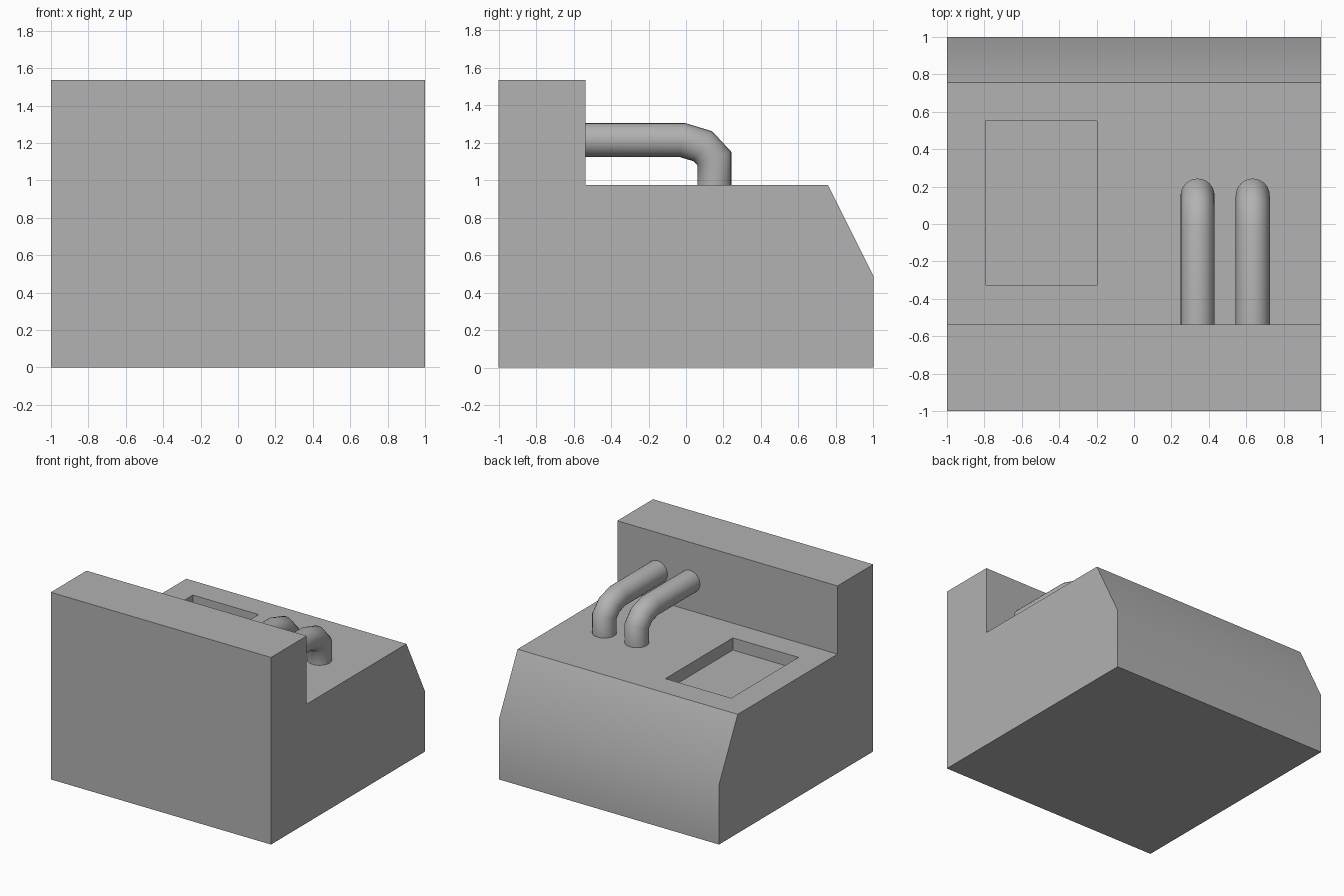
import bpy, bmesh, math
from mathutils import Vector

if "Cube" in bpy.data.objects:
    bpy.data.objects.remove(bpy.data.objects["Cube"])


def make_object(name, bm):
    bmesh.ops.recalc_face_normals(bm, faces=bm.faces)
    mesh = bpy.data.meshes.new(name)
    bm.to_mesh(mesh)
    bm.free()
    obj = bpy.data.objects.new(name, mesh)
    bpy.context.collection.objects.link(obj)
    return obj


def activate(obj):
    bpy.ops.object.select_all(action='DESELECT')
    obj.select_set(True)
    bpy.context.view_layer.objects.active = obj


def extrude_profile(name, profile, x0, x1):
    bm = bmesh.new()
    face = bm.faces.new([bm.verts.new((x0, y, z)) for y, z in profile])
    ext = bmesh.ops.extrude_face_region(bm, geom=[face])
    verts = [g for g in ext['geom'] if isinstance(g, bmesh.types.BMVert)]
    bmesh.ops.translate(bm, verts=verts, vec=(x1 - x0, 0, 0))
    return make_object(name, bm)


def pipe(name, x, path, radius, sides=24):
    # Round section swept along a side-view path with mitred bends
    pts = [Vector(p) for p in path]
    bm = bmesh.new()
    rings = []
    for i, p in enumerate(pts):
        before = (p - pts[i - 1]).normalized() if i else (pts[1] - p).normalized()
        after = (pts[i + 1] - p).normalized() if i < len(pts) - 1 else before
        tangent = (before + after).normalized()
        normal = Vector((-tangent.y, tangent.x)) / tangent.dot(after)
        ring = []
        for k in range(sides):
            a = math.tau * k / sides
            q = p + normal * radius * math.sin(a)
            ring.append(bm.verts.new((x + radius * math.cos(a), q.x, q.y)))
        rings.append(ring)
    for r0, r1 in zip(rings, rings[1:]):
        for k in range(sides):
            j = (k + 1) % sides
            bm.faces.new((r0[k], r0[j], r1[j], r1[k]))
    return make_object(name, bm)


# Main body with raised front wall and sloped rear edge
body = extrude_profile("body", [(-1, 0), (1, 0), (1, 0.49), (0.757, 0.976),
                                (-0.537, 0.976), (-0.537, 1.536), (-1, 1.536)], -1, 1)

# Rectangular recess cut into the deck
cutter = extrude_profile("recess_cutter", [(-0.325, 0.876), (0.55, 0.876),
                                           (0.55, 1.1), (-0.325, 1.1)], -0.795, -0.198)
cutter.hide_render = True
cutter.hide_viewport = True
mod = body.modifiers.new("recess", 'BOOLEAN')
mod.operation = 'DIFFERENCE'
mod.solver = 'EXACT'
mod.object = cutter
activate(body)
bpy.ops.object.modifier_apply(modifier=mod.name)
bpy.data.objects.remove(cutter)

# Pair of bent pipes from the wall down to the deck
path = [(-0.537, 1.215), (-0.02, 1.215), (0.09, 1.182), (0.152, 1.115), (0.152, 0.976)]
parts = [body]
for name, x in (("pipe_inner", 0.34), ("pipe_outer", 0.635)):
    parts.append(pipe(name, x, path, 0.091))

# Dark grey finish
grey = bpy.data.materials.new("dark_grey")
grey.diffuse_color = (0.445, 0.445, 0.445, 1)
grey.use_nodes = True
grey.node_tree.nodes["Principled BSDF"].inputs["Base Color"].default_value = grey.diffuse_color
for obj in parts:
    obj.data.materials.clear()
    obj.data.materials.append(grey)
    activate(obj)
    bpy.ops.object.shade_smooth_by_angle(angle=math.radians(50 if "pipe" in obj.name else 30))
